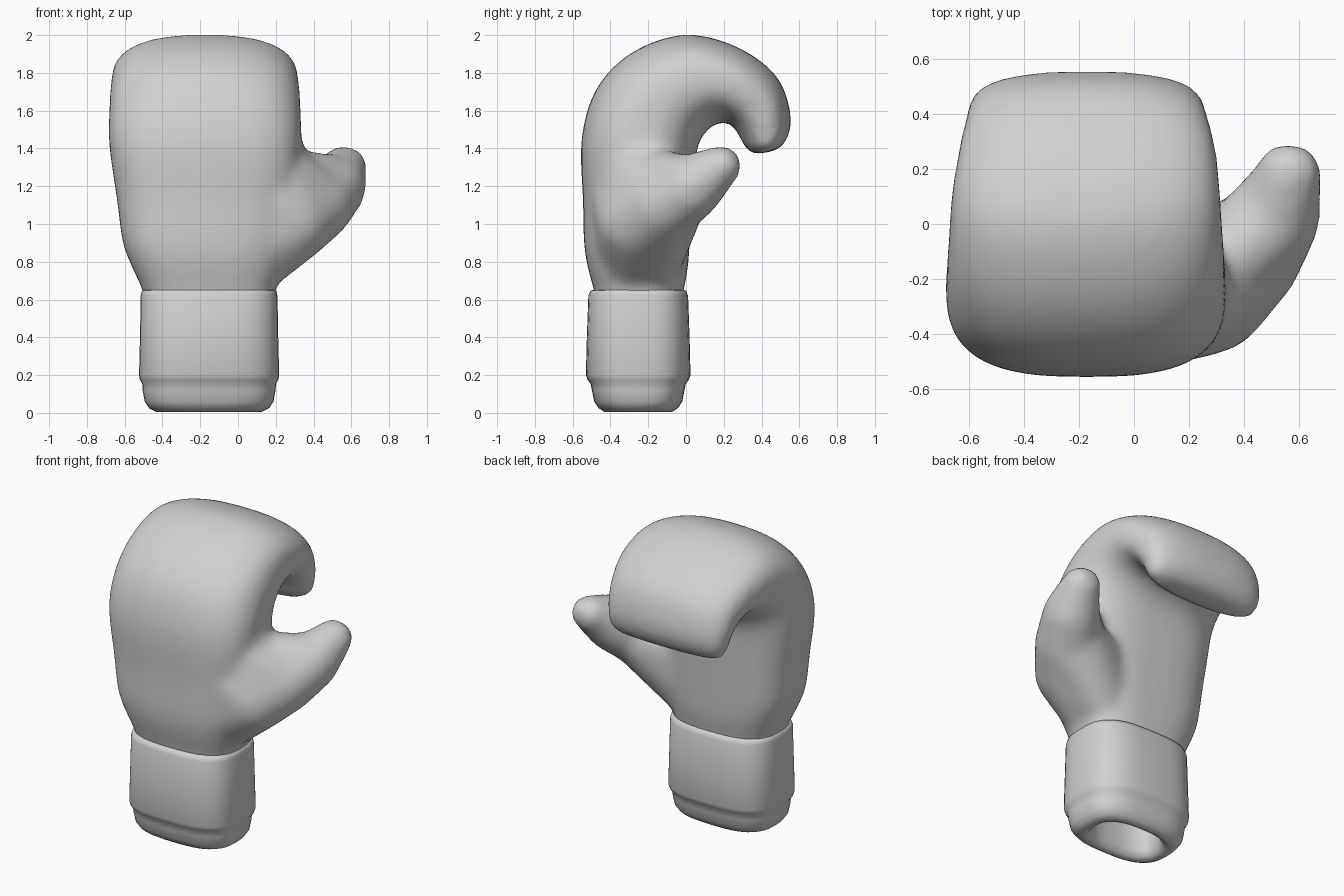
import bpy, bmesh, math
from mathutils import Vector

if "Cube" in bpy.data.objects:
    bpy.data.objects.remove(bpy.data.objects["Cube"])

grey = bpy.data.materials.new("light_grey")
grey.diffuse_color = (0.64, 0.64, 0.64, 1)
grey.use_nodes = True
grey.node_tree.nodes["Principled BSDF"].inputs["Base Color"].default_value = grey.diffuse_color
SIDES = 40


def rounded(angle, power):
    """Point on a rounded square of half size 1."""
    c, s = math.cos(angle), math.sin(angle)
    return (math.copysign(abs(c) ** (2 / power), c),
            math.copysign(abs(s) ** (2 / power), s))


def smooth_rows(rows, steps):
    """Catmull-Rom interpolation between rows of numbers."""
    out = []
    for k in range(len(rows) - 1):
        a, b = rows[max(k - 1, 0)], rows[k]
        c, d = rows[k + 1], rows[min(k + 2, len(rows) - 1)]
        for s in range(steps):
            t = s / steps
            out.append([0.5 * (2 * q + (r - p) * t + (2 * p - 5 * q + 4 * r - w) * t * t
                               + (3 * q - p - 3 * r + w) * t ** 3)
                        for p, q, r, w in zip(a, b, c, d)])
    return out + [list(rows[-1])]


def loft(bm, rings):
    """Join rings of points into a closed skin with capped ends."""
    loops = [[bm.verts.new(p) for p in ring] for ring in rings]
    n = len(loops[0])
    for a, b in zip(loops, loops[1:]):
        for i in range(n):
            j = (i + 1) % n
            bm.faces.new((a[i], a[j], b[j], b[i]))
    bm.faces.new(loops[0][::-1])
    bm.faces.new(loops[-1])


def section(x0, x1, oy, oz, iy, iz, power):
    """Rounded section between two x limits and two (y, z) edge points."""
    o, i = Vector((0, oy, oz)), Vector((0, iy, iz))
    mid, half = (o + i) / 2, (o - i) / 2
    pts = []
    for k in range(SIDES):
        u, v = rounded(2 * math.pi * k / SIDES, power)
        p = mid + half * v
        p.x = (x0 + x1) / 2 + (x1 - x0) / 2 * u
        pts.append(p)
    return pts


def blob(bm, balls):
    """Convex skin stretched over balls given as (x, y, z, radius)."""
    part = bmesh.new()
    for x, y, z, r in balls:
        new = bmesh.ops.create_icosphere(part, subdivisions=3, radius=r)["verts"]
        bmesh.ops.translate(part, verts=new, vec=(x, y, z))
    hull = bmesh.ops.convex_hull(part, input=part.verts[:])
    junk = {v for v in hull["geom_interior"] + hull["geom_unused"]
            if isinstance(v, bmesh.types.BMVert)}
    bmesh.ops.delete(part, geom=list(junk), context='VERTS')
    keep = {}
    for f in part.faces:
        for v in f.verts:
            if v not in keep:
                keep[v] = bm.verts.new(v.co)
        bm.faces.new([keep[v] for v in f.verts])
    part.free()


def finish(bm, name):
    bmesh.ops.recalc_face_normals(bm, faces=bm.faces)
    me = bpy.data.meshes.new(name)
    bm.to_mesh(me)
    bm.free()
    for p in me.polygons:
        p.use_smooth = True
    me.materials.append(grey)
    ob = bpy.data.objects.new(name, me)
    bpy.context.collection.objects.link(ob)
    return ob


# Mitt: palm and curled fingers; x limits, outer y z, inner y z, squareness
bm = bmesh.new()
sections = [
    (-0.48, 0.18, -0.47, 0.56, -0.03, 0.56, 2.9),
    (-0.51, 0.20, -0.49, 0.66, -0.01, 0.66, 2.9),
    (-0.56, 0.24, -0.52, 0.77, 0.01, 0.77, 2.9),
    (-0.61, 0.28, -0.54, 0.90, 0.02, 0.90, 2.9),
    (-0.64, 0.31, -0.545, 1.12, 0.035, 1.12, 2.9),
    (-0.682, 0.335, -0.553, 1.45, 0.055, 1.38, 2.8),
    (-0.682, 0.332, -0.472, 1.72, 0.09, 1.47, 2.6),
    (-0.675, 0.325, -0.28, 1.912, 0.14, 1.52, 2.5),
    (-0.665, 0.315, 0.00, 2.003, 0.19, 1.54, 2.5),
    (-0.64, 0.30, 0.28, 1.933, 0.24, 1.53, 2.5),
    (-0.612, 0.27, 0.485, 1.775, 0.275, 1.48, 2.5),
    (-0.595, 0.25, 0.555, 1.57, 0.30, 1.43, 2.5),
    (-0.565, 0.23, 0.53, 1.44, 0.33, 1.385, 2.4),
    (-0.50, 0.17, 0.47, 1.385, 0.37, 1.37, 2.4),
]
loft(bm, [section(*s) for s in smooth_rows(sections, 4)])

# Thumb: root muscle, palm fillet, web, middle and tip
root = (0.12, -0.27, 0.89, 0.20)
ball = (0.27, -0.25, 1.01, 0.225)
joint = (0.41, -0.12, 1.10, 0.20)
middle = (0.503, 0.02, 1.192, 0.175)
upper = (0.54, 0.11, 1.255, 0.14)
tip_a = (0.553, 0.19, 1.31, 0.105)
tip_b = (0.58, 0.187, 1.308, 0.102)
web = (0.20, -0.27, 1.28, 0.17)
heel_front = (0.10, -0.30, 0.76, 0.13)
heel_back = (0.10, -0.16, 0.76, 0.125)
for balls in ([root, ball, joint, (0.18, -0.30, 1.10, 0.20), (0.14, -0.34, 0.90, 0.15)],
              [heel_front, heel_back, root, ball],
              [heel_back, root, joint, (0.14, -0.13, 0.90, 0.14),
               (0.14, -0.13, 1.08, 0.15), (0.38, -0.07, 1.10, 0.17)],
              [ball, joint, web, (0.30, -0.20, 1.21, 0.17)],
              [web, (0.28, -0.20, 1.35, 0.09), (0.20, -0.22, 1.48, 0.12)],
              [joint, middle, (0.34, -0.13, 1.23, 0.16)],
              [middle, upper], [upper, tip_a, tip_b]):
    blob(bm, balls)
mitt = finish(bm, "mitt")
rm = mitt.modifiers.new("fuse", 'REMESH')
rm.mode = 'VOXEL'
rm.voxel_size = 0.025
rm.use_smooth_shade = True
sm = mitt.modifiers.new("soften", 'SMOOTH')
sm.factor = 0.5
sm.iterations = 14

# Cuff: sleeve, stepped hem and hollow opening
# (z, half width, half depth, squareness)
bm = bmesh.new()
profile = [(0.63, 0.31, 0.20, 3), (0.652, 0.342, 0.232, 3), (0.648, 0.355, 0.252, 3),
           (0.62, 0.362, 0.264, 3), (0.40, 0.366, 0.272, 3), (0.20, 0.371, 0.277, 3),
           (0.175, 0.366, 0.268, 3), (0.155, 0.354, 0.252, 3), (0.12, 0.352, 0.245, 3),
           (0.06, 0.341, 0.233, 3), (0.025, 0.318, 0.21, 2.9), (0.006, 0.28, 0.18, 2.8),
           (0.02, 0.245, 0.15, 2.6), (0.06, 0.225, 0.132, 2.5), (0.20, 0.225, 0.132, 2.5),
           (0.42, 0.225, 0.132, 2.5), (0.47, 0.18, 0.10, 2.5)]
rings = []
for z, hw, hd, power in profile:
    loop = []
    for k in range(SIDES):
        u, v = rounded(2 * math.pi * k / SIDES, power)
        loop.append(Vector((-0.153 + hw * u, -0.253 + hd * v, z)))
    rings.append(loop)
loft(bm, rings)
finish(bm, "cuff")
